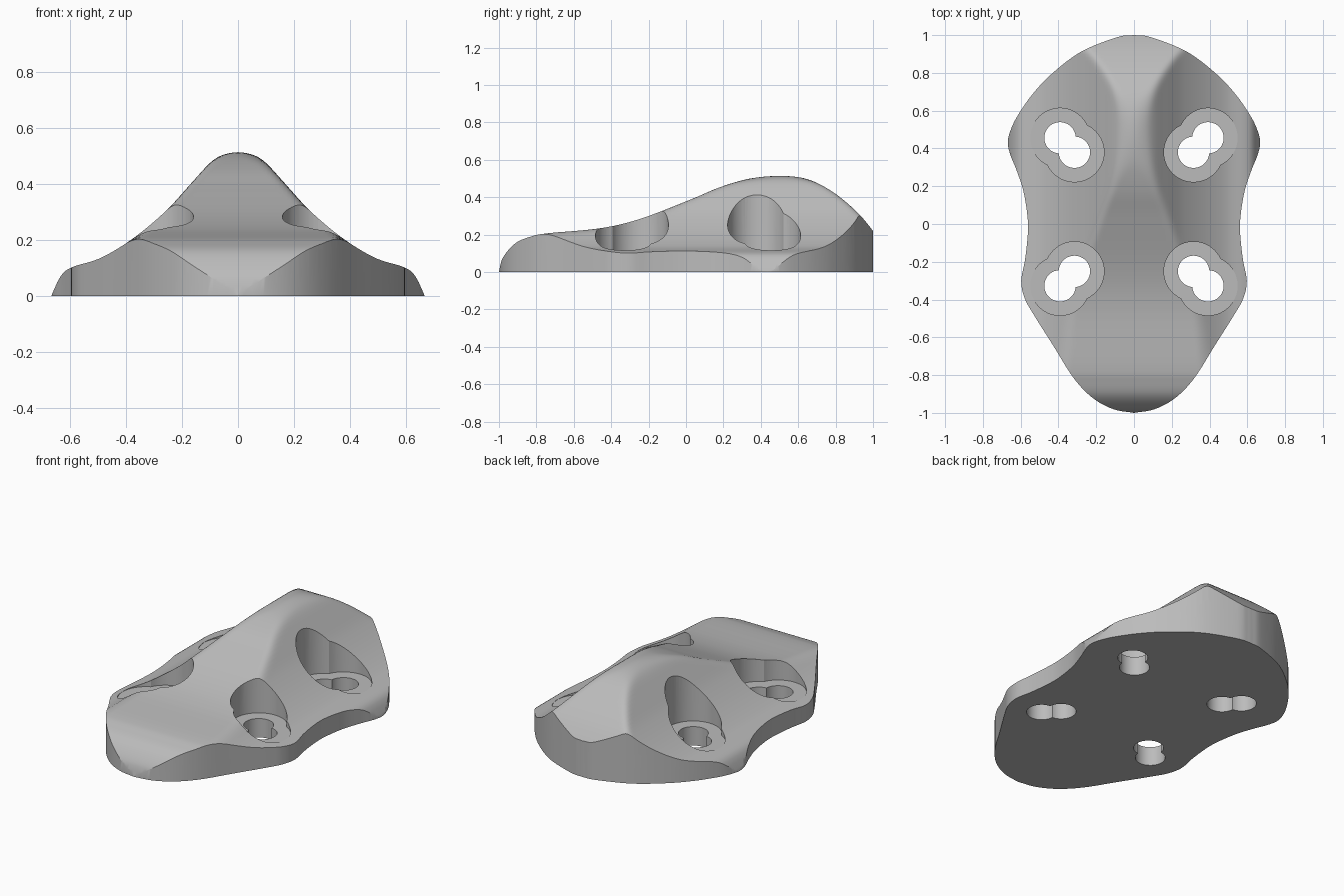
import bpy, bmesh, math
from mathutils import Vector

cube = bpy.data.objects.get("Cube")
if cube:
    bpy.data.objects.remove(cube, do_unlink=True)

grey = bpy.data.materials.new("plain_grey")
grey.use_nodes = True
grey.diffuse_color = (0.5, 0.5, 0.5, 1)
grey.node_tree.nodes["Principled BSDF"].inputs["Base Color"].default_value = grey.diffuse_color

# Key points: cross-section (x, z), lengthwise ridge (y, z), half outline (x, y)
SECTION = [(-.05, .508), (0, .522), (.05, .508), (.1, .476), (.17, .4), (.26, .302), (.375, .206),
           (.49, .136), (.595, .102), (.635, .07), (.668, 0), (.7, -.08)]
RIDGE = [(-1.02, -.08), (-1, 0), (-.98, .075), (-.915, .152), (-.835, .188), (-.743, .207),
         (-.46, .234), (-.246, .284), (.02, .386), (.18, .453), (.34, .5), (.513, .521),
         (.663, .492), (.797, .42), (.92, .315), (1, .22), (1.02, .19)]
OUTLINE = [(0, 1), (.085, .99), (.275, .915), (.43, .8), (.535, .69), (.614, .577), (.652, .5),
           (.668, .435), (.656, .37), (.624, .29), (.587, .18), (.565, .05), (.562, -.05),
           (.577, -.19), (.597, -.3), (.58, -.39), (.534, -.475), (.427, -.645), (.32, -.815),
           (.22, -.92), (.11, -.98), (0, -1)]


def spline(points, steps=6):
    """Smooth curve through the key points."""
    pts = [Vector(p) for p in points]
    pts = [2 * pts[0] - pts[1]] + pts + [2 * pts[-1] - pts[-2]]
    out = []
    for a, b, c, d in zip(pts, pts[1:], pts[2:], pts[3:]):
        for i in range(steps):
            t = i / steps
            out.append(b + (c - a) * t / 2 + (2 * a - 5 * b + 4 * c - d) * t**2 / 2
                       + (3 * b - a - 3 * c + d) * t**3 / 2)
    return out + [pts[-2]]


def height(curve, u):
    for a, b in zip(curve, curve[1:]):
        if u <= b.x:
            return a.y + (b.y - a.y) * (u - a.x) / (b.x - a.x)
    return curve[-1].y


def soft_min(a, b, blend=.03):
    h = max(blend - abs(a - b), 0) / blend
    return min(a, b) - h * h * blend / 4


def make_object(name, bm):
    bmesh.ops.recalc_face_normals(bm, faces=bm.faces)
    mesh = bpy.data.meshes.new(name)
    bm.to_mesh(mesh)
    bm.free()
    obj = bpy.data.objects.new(name, mesh)
    bpy.context.collection.objects.link(obj)
    mesh.materials.append(grey)
    return obj


def prisms(name, loops, low, high):
    """Upright prisms from flat closed loops."""
    bm = bmesh.new()
    for loop in loops:
        face = bm.faces.new([bm.verts.new((p[0], p[1], low)) for p in loop])
        top = bmesh.ops.extrude_face_region(bm, geom=[face])["geom"]
        bmesh.ops.translate(bm, vec=(0, 0, high - low),
                            verts=[v for v in top if isinstance(v, bmesh.types.BMVert)])
    return make_object(name, bm)


def twin_circle(cx, cy, angle, radius, half_gap=.054, count=32):
    """Outline of two overlapping circles set along a direction."""
    reach = math.pi - math.acos(half_gap / radius)
    loop = []
    for end in (0, math.pi):
        for i in range(count):
            t = angle + end - reach + 2 * reach * i / count
            loop.append((cx + half_gap * math.cos(angle + end) + radius * math.cos(t),
                         cy + half_gap * math.sin(angle + end) + radius * math.sin(t)))
    return loop


def cut(obj, cutter, operation):
    mod = obj.modifiers.new(cutter.name, "BOOLEAN")
    mod.operation, mod.object, mod.solver = operation, cutter, "EXACT"
    bpy.context.view_layer.objects.active = obj
    bpy.ops.object.modifier_apply(modifier=mod.name)
    bpy.data.objects.remove(cutter, do_unlink=True)


# Domed block: the lower of the two profiles, blended softly where they meet
section, ridge = spline(SECTION), spline(RIDGE)
NX, NY = 96, 150
bm = bmesh.new()
rows = []
for j in range(NY + 1):
    # rows gather towards the rounded nose
    y = -1.015 + 2.03 * (j / NY) ** 1.25
    g = height(ridge, y)
    row = []
    for i in range(NX + 1):
        x = 1.38 * (i / NX - .5)
        row.append(bm.verts.new((x, y, soft_min(height(section, abs(x)), g))))
    rows.append(row)
for a, b in zip(rows, rows[1:]):
    for i in range(NX):
        bm.faces.new((a[i], a[i + 1], b[i + 1], b[i]))
base = bmesh.ops.extrude_face_region(bm, geom=bm.faces[:])["geom"]
for v in base:
    if isinstance(v, bmesh.types.BMVert):
        v.co.z = -.2
body = make_object("body", bm)

# Trim to the plan outline and the flat underside
half = spline(OUTLINE)
plan = half + [Vector((-p.x, p.y)) for p in reversed(half[1:-1])]
cut(body, prisms("plan_trim", [plan], 0, 1), "INTERSECT")

# Four recessed keyhole slots, mirrored left to right
holes = [(s * .3535, y, math.radians(45 * s * d)) for s in (1, -1) for y, d in ((.418, 1), (-.289, -1))]
cut(body, prisms("recess", [twin_circle(*h, .157) for h in holes], .115, 1), "DIFFERENCE")
cut(body, prisms("slot", [twin_circle(*h, .083) for h in holes], -.1, .3), "DIFFERENCE")

bpy.ops.object.select_all(action="DESELECT")
body.select_set(True)
bpy.context.view_layer.objects.active = body
bpy.ops.object.shade_smooth_by_angle(angle=math.radians(30))
